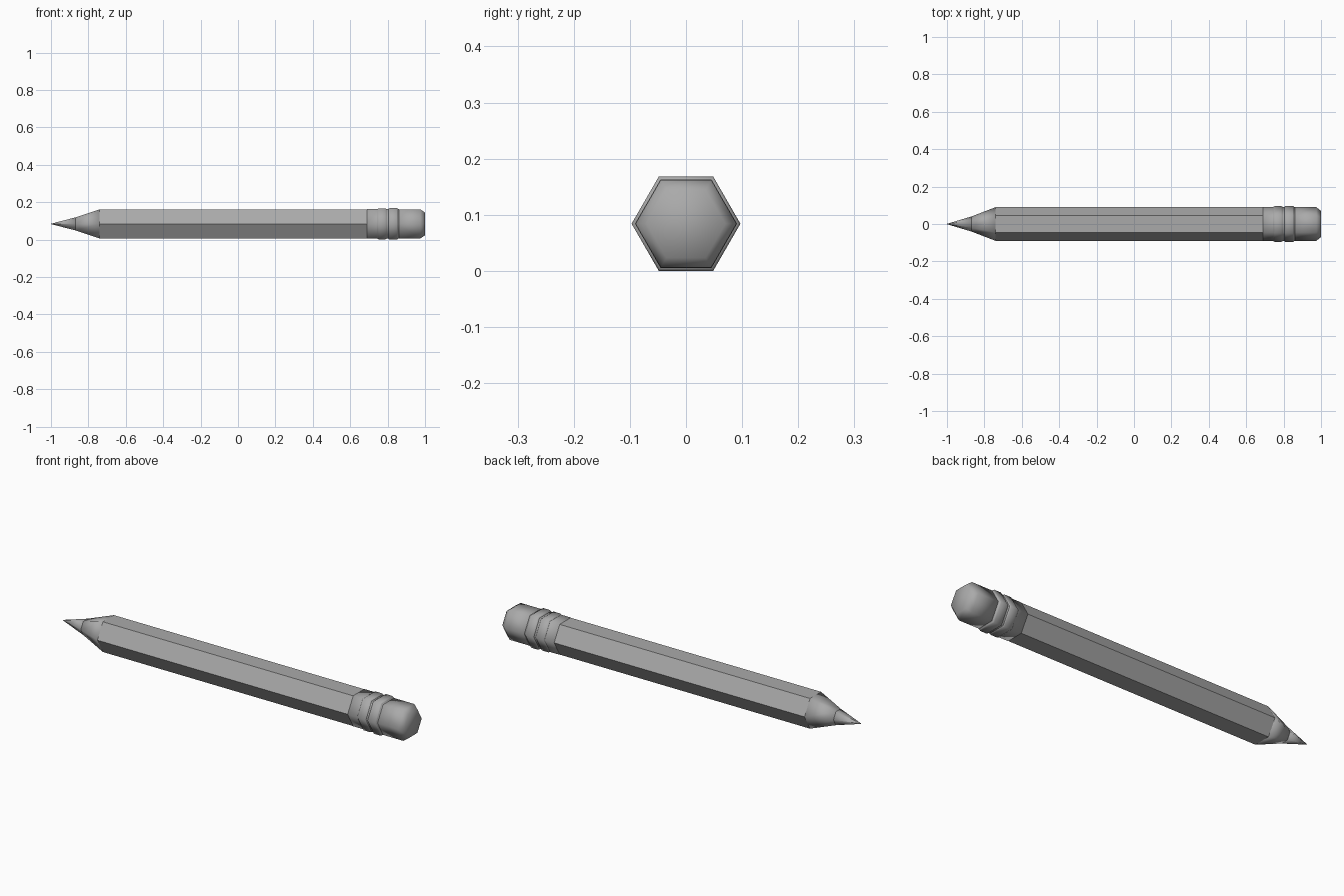
import bpy, bmesh
from math import cos, sin, pi

cube = bpy.data.objects.get("Cube")
if cube:
    bpy.data.objects.remove(cube, do_unlink=True)

AXIS_Z = 0.084
SIDES = 6

grey = bpy.data.materials.new("plain grey")
grey.use_nodes = True
colour = (0.4, 0.4, 0.4, 1)
grey.diffuse_color = colour
grey.node_tree.nodes["Principled BSDF"].inputs["Base Color"].default_value = colour


def hex_part(name, profile, smooth):
    """Skin hexagonal rings along x; profile holds (x, corner radius)."""
    bm = bmesh.new()
    rings = []
    for x, r in profile:
        rings.append([bm.verts.new((x, r * cos(2 * pi * i / SIDES),
                                    AXIS_Z + r * sin(2 * pi * i / SIDES)))
                      for i in range(SIDES)])
    for a, b in zip(rings, rings[1:]):
        for i in range(SIDES):
            j = (i + 1) % SIDES
            bm.faces.new((a[i], a[j], b[j], b[i]))
    bm.faces.new(rings[0])
    bm.faces.new(rings[-1])
    bmesh.ops.remove_doubles(bm, verts=bm.verts, dist=0.0005)
    bmesh.ops.recalc_face_normals(bm, faces=bm.faces)
    for f in bm.faces:
        f.smooth = smooth
    mesh = bpy.data.meshes.new(name)
    bm.to_mesh(mesh)
    bm.free()
    mesh.materials.append(grey)
    ob = bpy.data.objects.new(name, mesh)
    bpy.context.collection.objects.link(ob)
    return ob


# Sharpened end: wooden cone and lead
hex_part("sharpened_wood", [(-0.74, 0.09), (-0.87, 0.04)], True)
hex_part("lead_tip", [(-0.87, 0.04), (-1.0, 0.001)], True)

# Flat-sided shaft
hex_part("shaft", [(-0.74, 0.09), (0.70, 0.09)], False)

# Metal sleeve with two raised bands
hex_part("sleeve", [(0.69, 0.091), (0.86, 0.091)], True)
for name, start, end, r in (("inner_band", 0.745, 0.795, 0.095),
                            ("outer_band", 0.805, 0.855, 0.097)):
    hex_part(name, [(start, r - 0.004), (start + 0.006, r),
                    (end - 0.006, r), (end, r - 0.004)], True)

# Rubber with a chamfered end
hex_part("eraser", [(0.85, 0.09), (0.975, 0.09), (1.0, 0.07)], True)
